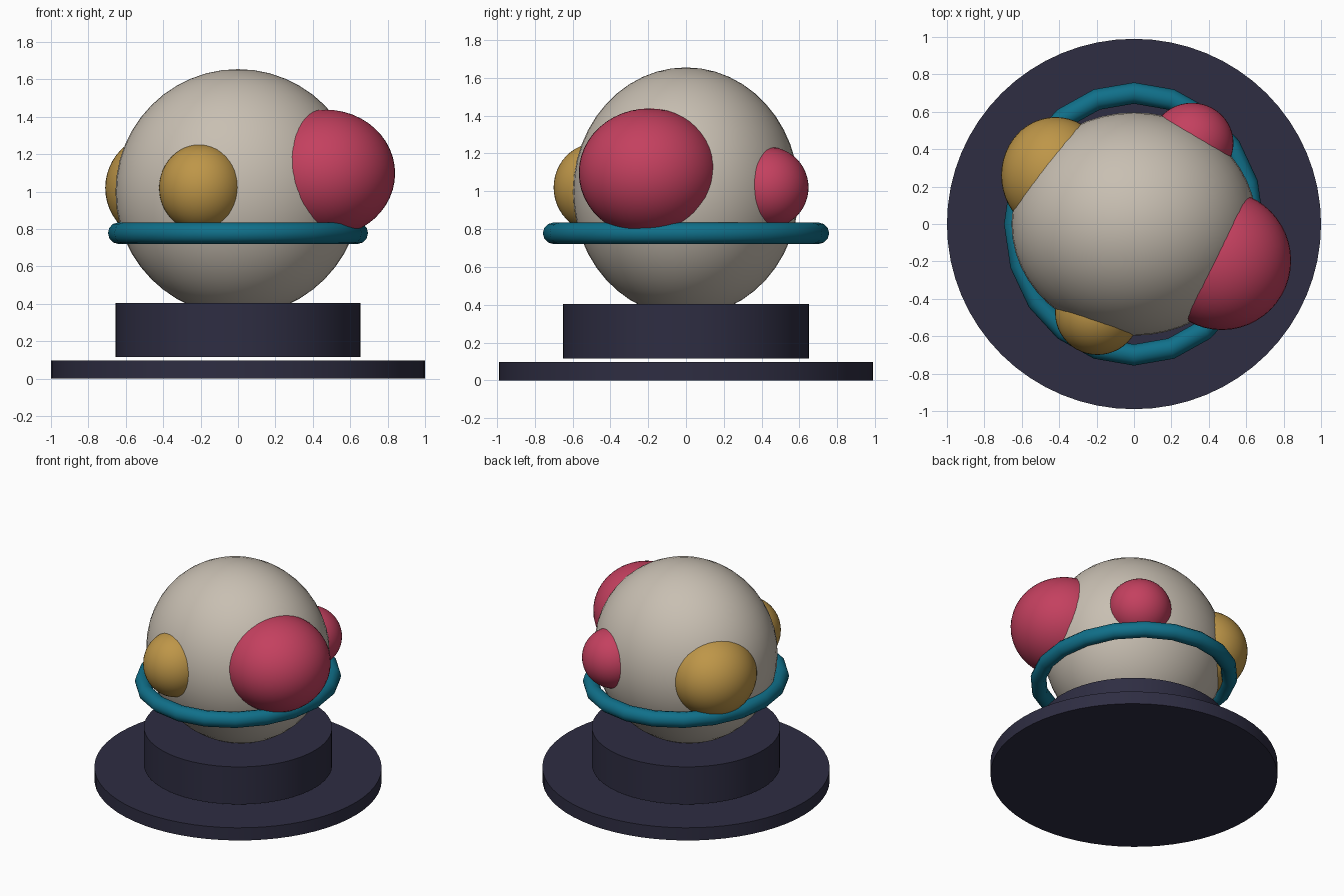
import bpy
import math

if "Cube" in bpy.data.objects:
    bpy.data.objects.remove(bpy.data.objects["Cube"])


def material(name, hex_colour):
    # sRGB hex to linear diffuse colour
    srgb = [int(hex_colour[i:i + 2], 16) / 255 for i in (0, 2, 4)]
    lin = [c / 12.92 if c <= 0.04045 else ((c + 0.055) / 1.055) ** 2.4 for c in srgb]
    m = bpy.data.materials.new(name)
    m.diffuse_color = (*lin, 1)
    m.use_nodes = True
    m.node_tree.nodes["Principled BSDF"].inputs["Base Color"].default_value = m.diffuse_color
    return m


dark = material("dark navy", "2E2D42")
stone = material("warm grey", "C8BFB2")
red = material("raspberry red", "C4405F")
gold = material("gold", "BE9648")
teal = material("teal", "10708A")


def finish(name, mat, scale):
    ob = bpy.context.object
    ob.name = name
    ob.scale = scale
    ob.data.materials.append(mat)
    bpy.ops.object.transform_apply(location=False, rotation=False, scale=True)
    bpy.ops.object.shade_smooth_by_angle(angle=math.radians(40))
    return ob


def disc(name, rx, ry, z0, z1, mat):
    bpy.ops.mesh.primitive_cylinder_add(vertices=64, radius=1, depth=z1 - z0,
                                        location=(0, 0, (z0 + z1) / 2))
    return finish(name, mat, (rx, ry, 1))


def ball(name, centre, radii, mat):
    bpy.ops.mesh.primitive_uv_sphere_add(segments=48, ring_count=24, radius=1,
                                         location=centre)
    return finish(name, mat, radii)


# Base plate and the raised plinth hovering just above it
disc("base_plate", 1.0, 0.99, 0.0, 0.097, dark)
disc("plinth", 0.655, 0.65, 0.117, 0.404, dark)

# Main globe
ball("globe", (0, 0, 0.997), (0.655, 0.597, 0.658), stone)

# Bulges around the globe
ball("large_red_bulge", (0.47, -0.195, 1.098), (0.37, 0.372, 0.34), red)
ball("small_red_bulge", (0.31, 0.433, 1.02), (0.222, 0.215, 0.215), red)
ball("front_gold_bulge", (-0.195, -0.475, 1.02), (0.227, 0.225, 0.235), gold)
ball("rear_gold_bulge", (-0.42, 0.26, 1.02), (0.29, 0.312, 0.29), gold)

# Oval ring around the lower part of the globe
bpy.ops.mesh.primitive_torus_add(major_segments=20, minor_segments=12,
                                 major_radius=0.70, minor_radius=0.057,
                                 location=(0, 0, 0.778))
finish("ring", teal, (0.918, 1, 1))
